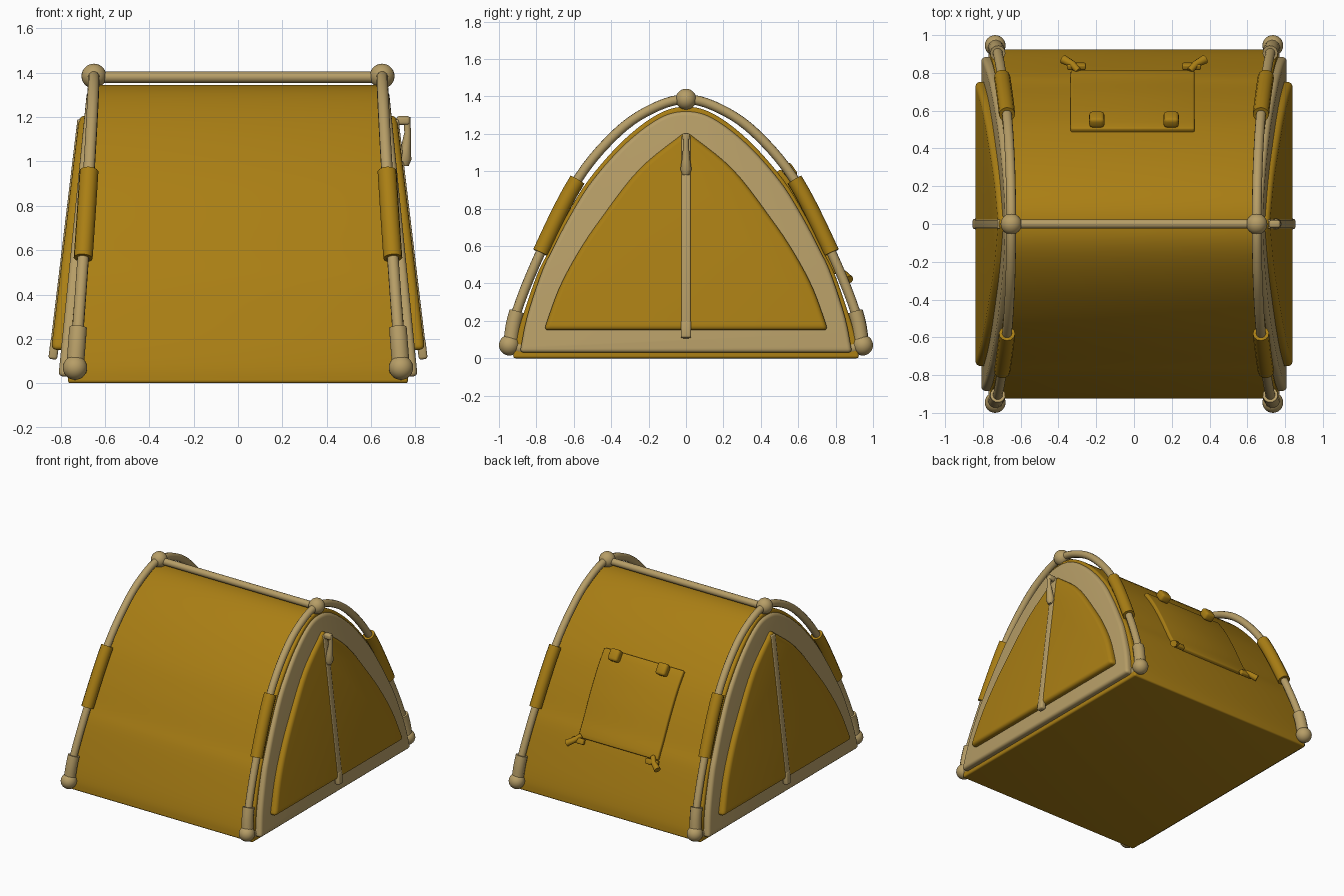
import bpy, bmesh, math
from mathutils import Vector

if "Cube" in bpy.data.objects:
    bpy.data.objects.remove(bpy.data.objects["Cube"])

def material(name, rgb):
    m = bpy.data.materials.new(name)
    m.diffuse_color = (*rgb, 1)
    m.use_nodes = True
    m.node_tree.nodes["Principled BSDF"].inputs["Base Color"].default_value = m.diffuse_color
    return m

OCHRE = material("ochre_fabric", (0.40, 0.21, 0.007))
TAN = material("tan_trim", (0.47, 0.34, 0.135))

def finish(obj, mat, angle=38):
    """Apply modifiers, assign colour, smooth shade with sharp edges kept."""
    dg = bpy.context.evaluated_depsgraph_get()
    mesh = bpy.data.meshes.new_from_object(obj.evaluated_get(dg))
    name = obj.name
    bpy.data.objects.remove(obj)
    mesh.materials.clear()
    mesh.materials.append(mat)
    mesh.shade_smooth()
    mesh.set_sharp_from_angle(angle=math.radians(angle))
    new = bpy.data.objects.new(name, mesh)
    bpy.context.collection.objects.link(new)
    return new

def from_bmesh(name, bm):
    bmesh.ops.recalc_face_normals(bm, faces=bm.faces)
    mesh = bpy.data.meshes.new(name)
    bm.to_mesh(mesh)
    bm.free()
    obj = bpy.data.objects.new(name, mesh)
    bpy.context.collection.objects.link(obj)
    return obj

def bevel(obj, width, segments=4):
    m = obj.modifiers.new("bevel", 'BEVEL')
    m.width, m.segments = width, segments
    m.limit_method, m.angle_limit = 'ANGLE', math.radians(40)

def smooth_path(pts, n=5):
    """Catmull-Rom through the given points."""
    p = [Vector(q) for q in pts]
    p = [2 * p[0] - p[1]] + p + [2 * p[-1] - p[-2]]
    out = []
    for i in range(1, len(p) - 2):
        a, b, c, d = p[i - 1:i + 3]
        for k in range(n):
            t = k / n
            out.append(0.5 * (2 * b + (c - a) * t + (2 * a - 5 * b + 4 * c - d) * t * t
                              + (3 * b - a - 3 * c + d) * t ** 3))
    return out + [p[-2]]

def arch(half, pointed=False):
    """Full (y, z) outline from a right-hand half running base to apex."""
    mirror = lambda pts: [(-q[0], q[1]) for q in reversed(pts[:-1])]
    if pointed:
        right = [tuple(q) for q in smooth_path(half)]
        return right + mirror(right)
    return [tuple(q) for q in smooth_path(half + mirror(half))]

def arch_solid(name, outline, x0, x1, mat, width):
    """Solid between two end surfaces x0(z) and x1(z)."""
    bm = bmesh.new()
    a = [bm.verts.new((x0(z), y, z)) for y, z in outline]
    b = [bm.verts.new((x1(z), y, z)) for y, z in outline]
    n = len(outline)
    bm.faces.new(a)
    bm.faces.new(b)
    for i in range(n):
        j = (i + 1) % n
        bm.faces.new((a[i], a[j], b[j], b[i]))
    obj = from_bmesh(name, bm)
    bevel(obj, width)
    return finish(obj, mat)

def tube(name, pts, r, mat, radii=None):
    cu = bpy.data.curves.new(name, 'CURVE')
    cu.dimensions = '3D'
    cu.bevel_depth, cu.bevel_resolution, cu.use_fill_caps = r, 4, True
    sp = cu.splines.new('POLY')
    sp.points.add(len(pts) - 1)
    for i, q in enumerate(pts):
        sp.points[i].co = (*q, 1)
        sp.points[i].radius = radii[i] if radii else 1
    obj = bpy.data.objects.new(name, cu)
    bpy.context.collection.objects.link(obj)
    return finish(obj, mat)

def ball(name, c, r, mat):
    bm = bmesh.new()
    bmesh.ops.create_uvsphere(bm, u_segments=24, v_segments=14, radius=r)
    bmesh.ops.translate(bm, vec=c, verts=bm.verts)
    return finish(from_bmesh(name, bm), mat)

def block(name, c, size, mat, tilt_axis='X', tilt=0, width=0.012):
    bm = bmesh.new()
    bmesh.ops.create_cube(bm, size=1)
    bmesh.ops.scale(bm, vec=size, verts=bm.verts)
    obj = from_bmesh(name, bm)
    bevel(obj, width, 3)
    obj = finish(obj, mat)
    obj.location = c
    setattr(obj.rotation_euler, tilt_axis.lower(), tilt)
    return obj

# Outlines, right-hand half from base to apex
body_half = [(.925, 0), (.915, .08), (.875, .22), (.795, .45), (.735, .57), (.64, .76),
             (.52, .955), (.335, 1.165), (.15, 1.305), (0, 1.345)]
band_half = [(.888, .03), (.85, .22), (.775, .45), (.72, .57), (.62, .76), (.5, .95),
             (.32, 1.15), (.14, 1.285), (0, 1.32)]
door_half = [(.76, .15), (.68, .37), (.58, .56), (.46, .74), (.25, 1.01), (0, 1.215)]
pole_half = [(.94, .07), (.905, .25), (.778, .565), (.58, .955), (.37, 1.205), (.18, 1.335), (0, 1.385)]

body_x = lambda z: .768 - .08 * z
band_x = lambda z: .813 - .10 * z
door_x = lambda z: .861 - .12 * z
pole_x = lambda z: .65 + .085 * ((1.385 - z) / 1.315) ** 1.2 if z < 1.385 else .65

# Tent shell
body = arch(body_half)
arch_solid("tent_shell", body, lambda z: -body_x(z), body_x, OCHRE, .018)

# Both ends: trim band, door panel, zipper, pole, sleeves and feet
pole = arch(pole_half)
for s, side in ((1, "right"), (-1, "left")):
    arch_solid(side + "_door_trim", arch(band_half), lambda z: s * (body_x(z) - .03),
               lambda z: s * band_x(z), TAN, .022)
    arch_solid(side + "_door_panel", arch(door_half, True), lambda z: s * (band_x(z) - .03),
               lambda z: s * door_x(z), OCHRE, .026)
    strip = [(.024, .14), (.024, 1.19), (-.024, 1.19), (-.024, .14)]
    arch_solid(side + "_zipper_strip", strip, lambda z: s * (door_x(z) - .02),
               lambda z: s * (door_x(z) + .006), TAN, .006)
    block(side + "_zipper_stop", (s * .83, 0, .155), (.04, .056, .095), TAN, 'Y', -s * .12)

    pts = [Vector((s * pole_x(z), y, z)) for y, z in pole]
    tube(side + "_arch_pole", pts, .026, TAN)
    ball(side + "_ridge_joint", (s * .65, 0, 1.385), .056, TAN)
    for f, end in ((-1, "front"), (1, "back")):
        sleeve = [p for p in pts if p.y * f > 0 and .55 < p.z < .97]
        tube(f"{side}_{end}_pole_sleeve", sleeve, .043, OCHRE)
        foot = [p for p in pts if p.y * f > 0 and p.z < .26]
        tube(f"{side}_{end}_foot_socket", foot, .041, TAN)
        ball(f"{side}_{end}_foot_ball", (s * .735, f * .945, .07), .055, TAN)
        tube(f"{side}_{end}_foot_elbow", [(s * .735, f * .945, .065), (s * .735, f * .87, .05)], .035, TAN)

# Ridge pole
tube("ridge_pole", [(-.65, 0, 1.38), (.65, 0, 1.38)], .025, TAN)

# Zipper pull on the right door
block("zipper_slider", (.745, 0, 1.185), (.06, .04, .04), TAN)
tube("zipper_pull", [(.762, 0, 1.2), (.765, 0, 1.13), (.757, 0, 1.06), (.752, 0, 1.01), (.752, 0, .98)],
     .03, TAN, [.5, .5, .75, 1, .6])

# Back window flap that follows the shell
side_pts = [Vector(q) for q in body if q[0] > 0 and .43 < q[1] < 1.01]
side_pts.sort(key=lambda q: q.y)
bm = bmesh.new()
rows = []
for i, q in enumerate(side_pts):
    t = side_pts[min(i + 1, len(side_pts) - 1)] - side_pts[max(i - 1, 0)]
    n = Vector((t.y, -t.x)).normalized()
    e = q + n * .006
    rows.append([bm.verts.new((x, e.x, e.y)) for x in (-.335, .32)])
for a, b in zip(rows, rows[1:]):
    bm.faces.new((a[0], a[1], b[1], b[0]))
flap = from_bmesh("back_window_flap", bm)
sol = flap.modifiers.new("thickness", 'SOLIDIFY')
sol.thickness, sol.offset = .036, 0
bevel(flap, .01, 3)
finish(flap, OCHRE)

# Flap buttons and corner toggles
for s, side in ((-1, "left"), (1, "right")):
    block(side + "_flap_button", (s * .197, .553, 1.0), (.08, .085, .06), OCHRE, 'X', -.96, .018)
    x = s * .325
    tube(side + "_flap_toggle", [(x - s * .03, .81, .475), (x, .845, .45), (x + s * .05, .872, .42)],
         .024, OCHRE, [.7, .8, 1])
    block(side + "_flap_tab", (x - s * .02, .835, .445), (.10, .03, .04), OCHRE, 'X', .4, .008)
